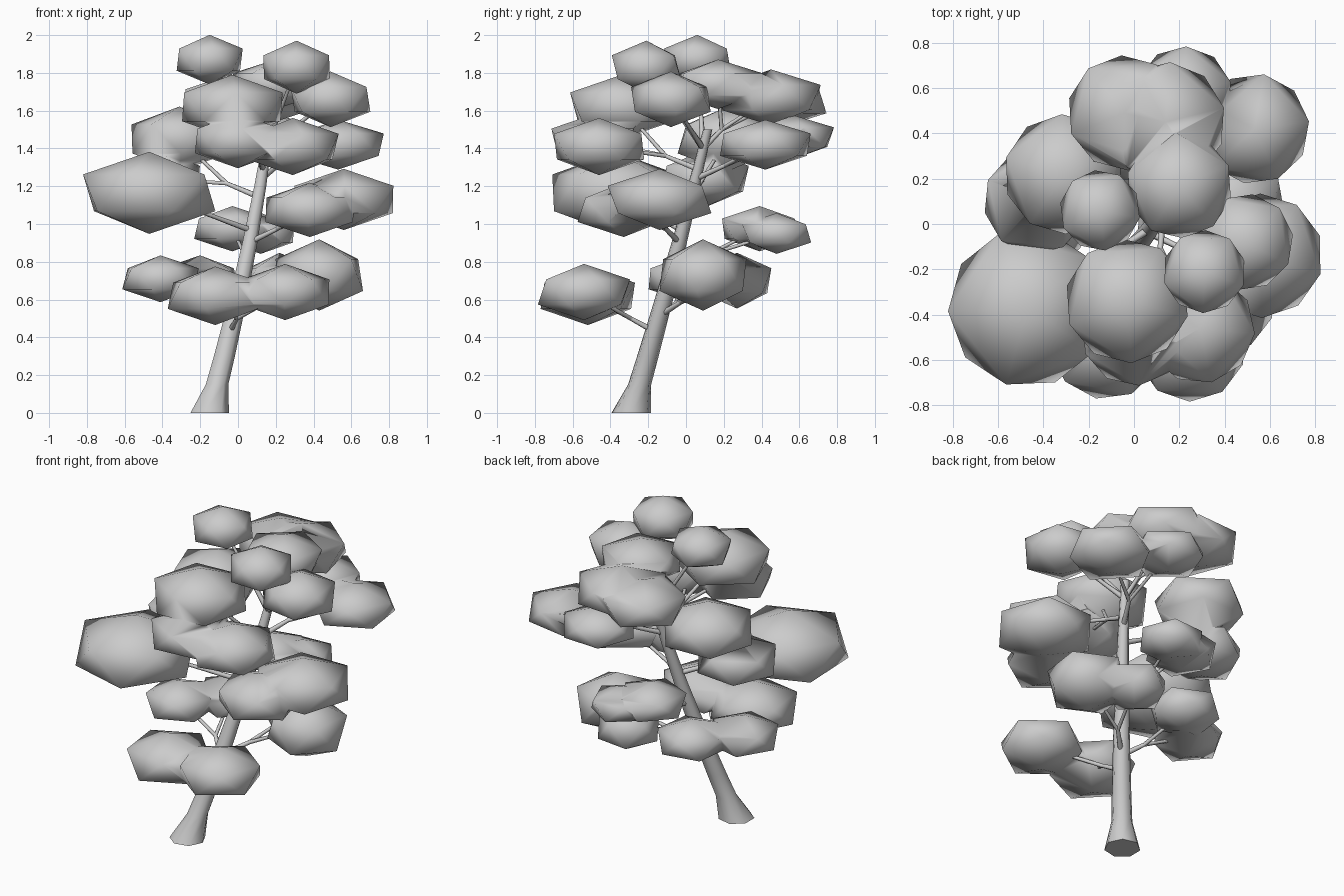
import bpy, bmesh, math, random
from mathutils import Vector, Matrix

if "Cube" in bpy.data.objects:
    bpy.data.objects.remove(bpy.data.objects["Cube"])

random.seed(4)


def finish(bm, name, all_smooth=False):
    mesh = bpy.data.meshes.new(name)
    bmesh.ops.recalc_face_normals(bm, faces=bm.faces)
    for f in bm.faces:
        f.smooth = all_smooth or len(f.verts) < 5      # trunk caps stay flat
    bm.to_mesh(mesh)
    bm.free()
    obj = bpy.data.objects.new(name, mesh)
    bpy.context.collection.objects.link(obj)
    return obj


def tube(bm, pts, sides, level=False):
    """Tapered tube through (centre, radius) pairs."""
    rings = []
    for i, (c, r) in enumerate(pts):
        d = pts[min(i + 1, len(pts) - 1)][0] - pts[max(i - 1, 0)][0]
        rot = Matrix.Identity(3) if level else d.to_track_quat('Z', 'Y').to_matrix()
        angles = [math.tau * k / sides for k in range(sides)]
        rings.append([bm.verts.new(c + rot @ Vector((math.cos(a), math.sin(a), 0)) * r) for a in angles])
    for lo, hi in zip(rings, rings[1:]):
        for k in range(sides):
            n = (k + 1) % sides
            bm.faces.new((lo[k], lo[n], hi[n], hi[k]))
    bm.faces.new(rings[0][::-1])
    bm.faces.new(rings[-1])


def leaf_blob(name, centre, w, h):
    """Low-poly smooth blob with a pointed top and bottom."""
    bm = bmesh.new()
    m = (Matrix.Translation(centre) @ Matrix.Diagonal((w / .88, w / .88, h, 1))
         @ Matrix.Rotation(random.uniform(0, 1.25), 4, 'Z'))
    bmesh.ops.create_icosphere(bm, subdivisions=1, radius=1, matrix=m)
    return finish(bm, name, True)


# Leaning trunk: the centre line straightens with height, the foot flares
def trunk_at(z):
    return Vector((-.155 + .28 * z - .045 * z * z, -.29 + .3 * z - .02 * z * z, z))


bm = bmesh.new()
heights = [0, .15] + [.3 * k for k in range(1, 6)]
tube(bm, [(trunk_at(z), .067 - .028 * z + (.04 if z == 0 else 0)) for z in heights], 7, True)
finish(bm, "trunk")

# Leaf clusters: blobs as (x, y, z, half width), thickness ratio per cluster
clusters = {
    "low_front": (.62, [(.25, -.54, .64, .24), (-.12, -.52, .62, .25)]),
    "low_right": (.82, [(.43, .09, .73, .23), (.22, .27, .7, .18)]),
    "low_left": (.62, [(-.41, 0, .71, .2), (-.2, .22, .71, .2)]),
    "middle_back": (.6, [(-.03, .39, .975, .2), (.12, .48, .95, .18)]),
    "middle_right": (.6, [(.56, -.14, 1.13, .27), (.38, -.33, 1.075, .24)]),
    "middle_left": (.63, [(-.47, -.37, 1.165, .345)]),
    "upper_left": (.66, [(-.31, .22, 1.45, .26), (-.43, .1, 1.24, .23)]),
    "upper_right": (.55, [(.53, .42, 1.42, .24), (.22, .57, 1.46, .21)]),
    "upper_front": (.63, [(.29, -.46, 1.41, .24), (0, -.48, 1.44, .23), (-.03, -.34, 1.62, .27)]),
    "top_back": (.57, [(-.04, .49, 1.65, .25), (.14, .45, 1.67, .26), (.2, .17, 1.74, .23)]),
    "top_right": (.7, [(.49, -.08, 1.66, .21)]),
    "top_front": (.78, [(.31, -.21, 1.83, .18)]),
    "top_crown": (.75, [(-.15, .06, 1.87, .175)]),
}

for name, (thick, blobs) in clusters.items():
    # Thin forked branches leave the trunk below each cluster
    centres = [Vector(b[:3]) for b in blobs]
    mean = sum(centres, Vector()) / len(centres)
    start = trunk_at(min(mean.z - .2, 1.4))
    fork = start.lerp(mean, .35)
    bm = bmesh.new()
    tube(bm, [(start, .017), (fork, .012)], 6)
    for c in centres:
        tube(bm, [(fork, .012), (c, .008)], 6)
    finish(bm, name + "_branch")

    # Blobs of one cluster are fused into a single skin
    parts = [leaf_blob(name + "_leaves", c, b[3], b[3] * thick) for c, b in zip(centres, blobs)]
    leaves, extras = parts[0], parts[1:]
    for e in extras:
        mod = leaves.modifiers.new("fuse", 'BOOLEAN')
        mod.operation, mod.solver, mod.object = 'UNION', 'EXACT', e
    if extras:
        bpy.context.view_layer.update()
        fused = leaves.evaluated_get(bpy.context.evaluated_depsgraph_get())
        mesh = bpy.data.meshes.new_from_object(fused)
        leaves.modifiers.clear()
        leaves.data = mesh
        for e in extras:
            bpy.data.objects.remove(e)
